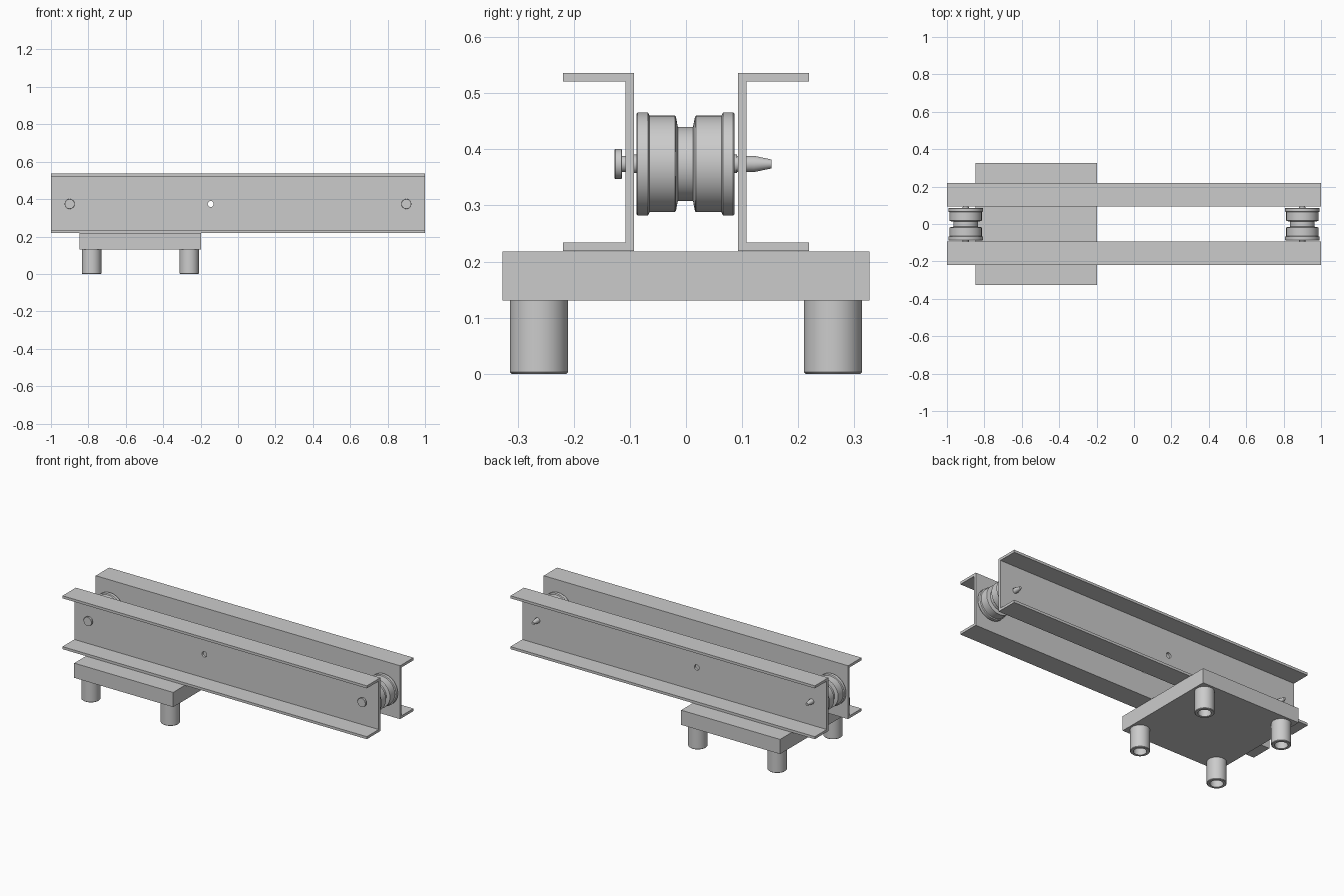
import bpy, bmesh, math
from mathutils import Matrix

if "Cube" in bpy.data.objects:
    bpy.data.objects.remove(bpy.data.objects["Cube"])


def finish(name, bm, smooth=False):
    bmesh.ops.recalc_face_normals(bm, faces=bm.faces)
    mesh = bpy.data.meshes.new(name)
    bm.to_mesh(mesh)
    bm.free()
    ob = bpy.data.objects.new(name, mesh)
    bpy.context.collection.objects.link(ob)
    if smooth:
        bpy.ops.object.select_all(action='DESELECT')
        ob.select_set(True)
        bpy.context.view_layer.objects.active = ob
        bpy.ops.object.shade_smooth_by_angle(angle=math.radians(30))
    return ob


def lathe(name, profile, loc, along_y=False, closed=False, n=64):
    """Revolve (radius, height) points about z, or about y."""
    bm = bmesh.new()
    rings = []
    for r, h in profile:
        if r == 0:
            rings.append([bm.verts.new((0, 0, h))] * n)
        else:
            rings.append([bm.verts.new((r * math.cos(2 * math.pi * i / n),
                                        r * math.sin(2 * math.pi * i / n), h)) for i in range(n)])
    pairs = list(zip(rings, rings[1:]))
    if closed:
        pairs.append((rings[-1], rings[0]))
    for a, b in pairs:
        for i in range(n):
            j = (i + 1) % n
            corners = list(dict.fromkeys((a[i], a[j], b[j], b[i])))
            if len(corners) > 2:
                bm.faces.new(corners)
    if along_y:
        bm.transform(Matrix.Rotation(-math.pi / 2, 4, 'X'))
    bm.transform(Matrix.Translation(loc))
    return finish(name, bm, True)


AXIS_Z = 0.374
ROLLER_X = (-0.9, 0.9)

# Base block under the left end
bm = bmesh.new()
bmesh.ops.create_cube(bm, size=1)
bm.transform(Matrix.Translation((-0.522, 0, 0.1745)) @ Matrix.Diagonal((0.65, 0.654, 0.087, 1)))
finish("base_block", bm)

# Hollow feet
foot = [(0.035, 0), (0.049, 0), (0.052, 0.003), (0.052, 0.131),
        (0, 0.131), (0, 0.12), (0.035, 0.12)]
for x in (-0.783, -0.261):
    for y in (-0.262, 0.262):
        lathe("foot", foot, (x, y, 0), closed=True)

# Cutters for the axle holes and the small middle hole
cutters = []
for x in ROLLER_X + (-0.146,):
    c = lathe("hole_cutter", [(0, -0.3), (0.016, -0.3), (0.016, 0.3), (0, 0.3)],
              (x, 0, AXIS_Z), along_y=True, n=32)
    c.hide_render = True
    cutters.append(c)

# Two channel rails, flanges facing outward
section = [(0.093, 0.219), (0.219, 0.219), (0.219, 0.234), (0.1075, 0.234),
           (0.1075, 0.521), (0.219, 0.521), (0.219, 0.536), (0.093, 0.536)]
for side, name in ((-1, "front_rail"), (1, "back_rail")):
    bm = bmesh.new()
    face = bm.faces.new([bm.verts.new((-1, side * y, z)) for y, z in section])
    ext = bmesh.ops.extrude_face_region(bm, geom=[face])
    bmesh.ops.translate(bm, vec=(2, 0, 0),
                        verts=[v for v in ext["geom"] if isinstance(v, bmesh.types.BMVert)])
    # Close the start cap if the extrusion consumed it
    edges = [e for e in bm.edges if e.is_boundary]
    if edges:
        bmesh.ops.holes_fill(bm, edges=edges)
    rail = finish(name, bm)
    for c in cutters:
        mod = rail.modifiers.new("hole", 'BOOLEAN')
        mod.object = c
        mod.solver = 'EXACT'
    # Bake the holes in so the cutters can go
    dg = bpy.context.evaluated_depsgraph_get()
    baked = bpy.data.meshes.new_from_object(rail.evaluated_get(dg))
    rail.modifiers.clear()
    rail.data = baked
for c in cutters:
    bpy.data.objects.remove(c)

# Grooved rollers and their pins with a head in front and a tapered tip behind
half = [(0.0145, 0.092), (0.0165, 0.092), (0.0165, 0.087), (0.090, 0.087), (0.092, 0.085),
        (0.092, 0.067), (0.086, 0.064), (0.086, 0.019), (0.084, 0.017), (0.066, 0.0135)]
roller = half + [(r, -h) for r, h in reversed(half)]
pin = [(0, -0.127), (0.0255, -0.127), (0.0265, -0.126), (0.0265, -0.115), (0.0255, -0.114),
       (0.0145, -0.114), (0.0145, 0.121), (0.008, 0.152), (0, 0.152)]
for x in ROLLER_X:
    lathe("roller", roller, (x, -0.001, AXIS_Z), along_y=True, closed=True, n=96)
    lathe("axle_pin", pin, (x, 0, AXIS_Z), along_y=True, n=48)
